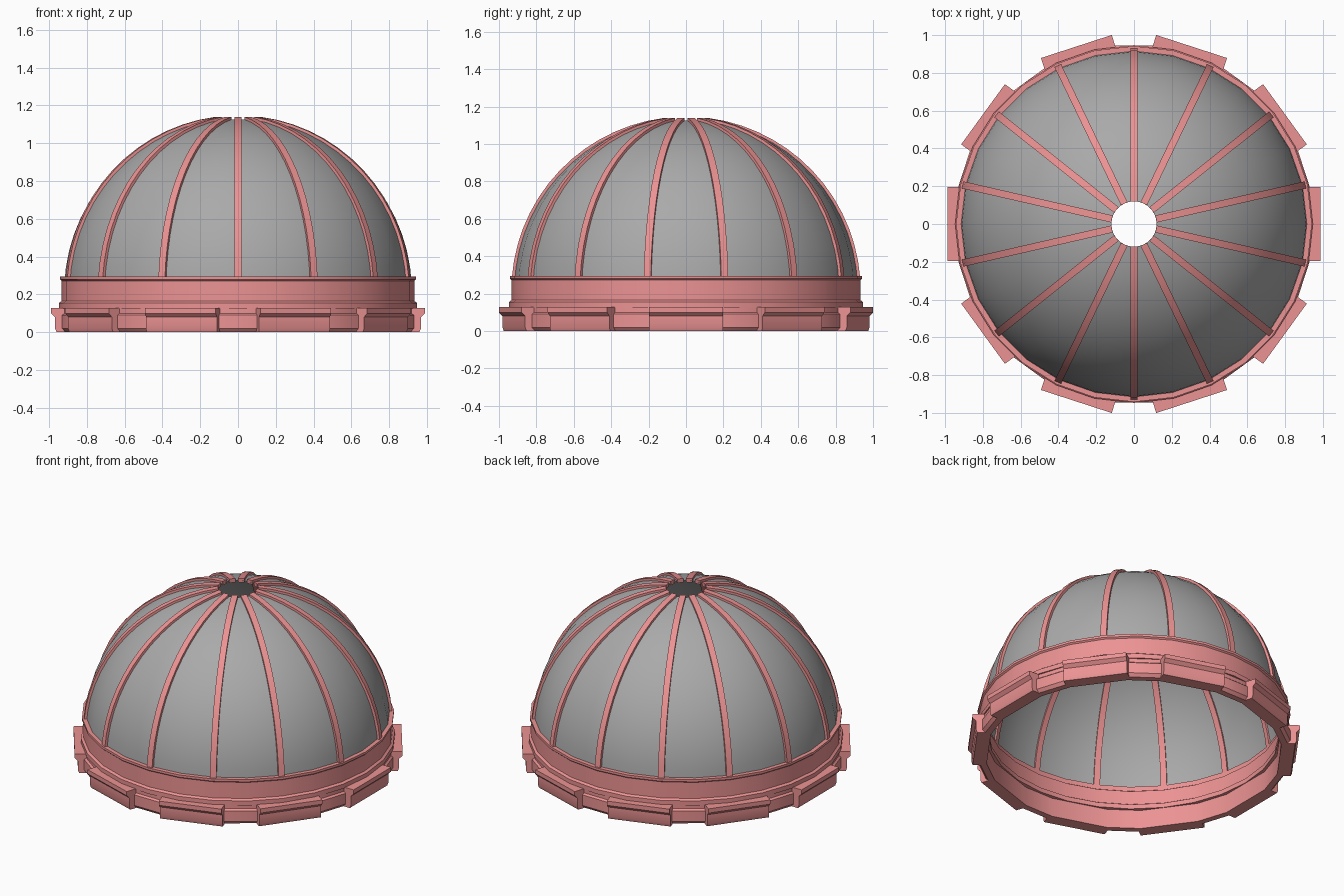
import bpy, bmesh, math
from math import cos, sin, radians, pi

if "Cube" in bpy.data.objects:
    bpy.data.objects.remove(bpy.data.objects["Cube"])

CZ, R = 0.213, 0.92          # dome centre height and radius
HOLE = 0.12                  # crown opening radius


def material(name, colour):
    mat = bpy.data.materials.new(name)
    mat.diffuse_color = colour
    mat.use_nodes = True
    mat.node_tree.nodes["Principled BSDF"].inputs["Base Color"].default_value = mat.diffuse_color
    return mat


pink = material("pink", (0.84, 0.29, 0.29, 1))
grey = material("dark_grey", (0.4, 0.4, 0.4, 1))


def make(name, bm, mat):
    bmesh.ops.recalc_face_normals(bm, faces=bm.faces)
    me = bpy.data.meshes.new(name)
    bm.to_mesh(me)
    bm.free()
    me.shade_smooth()
    me.set_sharp_from_angle(angle=radians(30))
    me.materials.append(mat)
    ob = bpy.data.objects.new(name, me)
    bpy.context.collection.objects.link(ob)
    return ob


def lathe(name, profile, angles, mat, closed=True):
    """Revolve (radius, z) points around z at the given angles."""
    bm = bmesh.new()
    rows = [[bm.verts.new((r * cos(a), r * sin(a), z)) for r, z in profile] for a in angles]
    n, m = len(rows), len(profile)
    for i in range(n):
        a, b = rows[i], rows[(i + 1) % n]
        for j in range(m if closed else m - 1):
            k = (j + 1) % m
            bm.faces.new((a[j], b[j], b[k], a[k]))
    return make(name, bm, mat)


def extrude_profile(name, profile, half, angle):
    """Straight prism of a (radius, z) profile, pointing outward at angle."""
    bm = bmesh.new()
    c, s = cos(angle), sin(angle)
    a, b = [[bm.verts.new((r * c - t * s, r * s + t * c, z)) for r, z in profile]
            for t in (-half, half)]
    m = len(profile)
    for j in range(m):
        k = (j + 1) % m
        bm.faces.new((a[j], b[j], b[k], a[k]))
    bm.faces.new(a)
    bm.faces.new(b)
    return make(name, bm, pink)


def arc(radius, z_low, steps=14):
    """Dome curve from z_low up to the crown opening."""
    lo = math.asin((z_low - CZ) / radius)
    hi = math.acos(HOLE / radius)
    return [(radius * cos(lo + (hi - lo) * i / steps), CZ + radius * sin(lo + (hi - lo) * i / steps))
            for i in range(steps + 1)]


round28 = [pi / 2 + 2 * pi * i / 28 for i in range(28)]

# Dome shell with open crown
lathe("dome_shell", arc(R, 0.25), round28, grey, closed=False)

# Fourteen ribs standing proud inside and out
rib = arc(R + 0.014, 0.284) + arc(R - 0.012, 0.284)[::-1]
for i in range(14):
    extrude_profile(f"rib_{i + 1}", rib, 0.019, pi / 2 + 2 * pi * i / 14)

# Upper band with lips at top and bottom, stepped inside
lathe("upper_band", [
    (0.905, 0.295), (0.942, 0.295), (0.942, 0.28), (0.933, 0.272), (0.933, 0.165),
    (0.947, 0.155), (0.947, 0.125), (0.875, 0.125), (0.875, 0.155), (0.89, 0.165),
    (0.89, 0.255), (0.905, 0.265)], round28, pink)

# Base ring, corners lined up with the block edges
edges = [radians(36 * i + d) for i in range(10) for d in (-11.4, 11.4)]
lathe("base_ring", [
    (0.895, 0.0), (0.935, 0.0), (0.952, 0.02), (0.952, 0.09), (0.94, 0.10),
    (0.94, 0.13), (0.895, 0.13)], edges, pink)

# Ten outer blocks with an overhanging top lip
block = [(0.91, 0.0), (0.96, 0.0), (0.968, 0.02), (0.968, 0.08), (0.988, 0.10),
         (0.988, 0.128), (0.91, 0.128)]
for i in range(10):
    extrude_profile(f"base_block_{i + 1}", block, 0.197, radians(36 * i))
